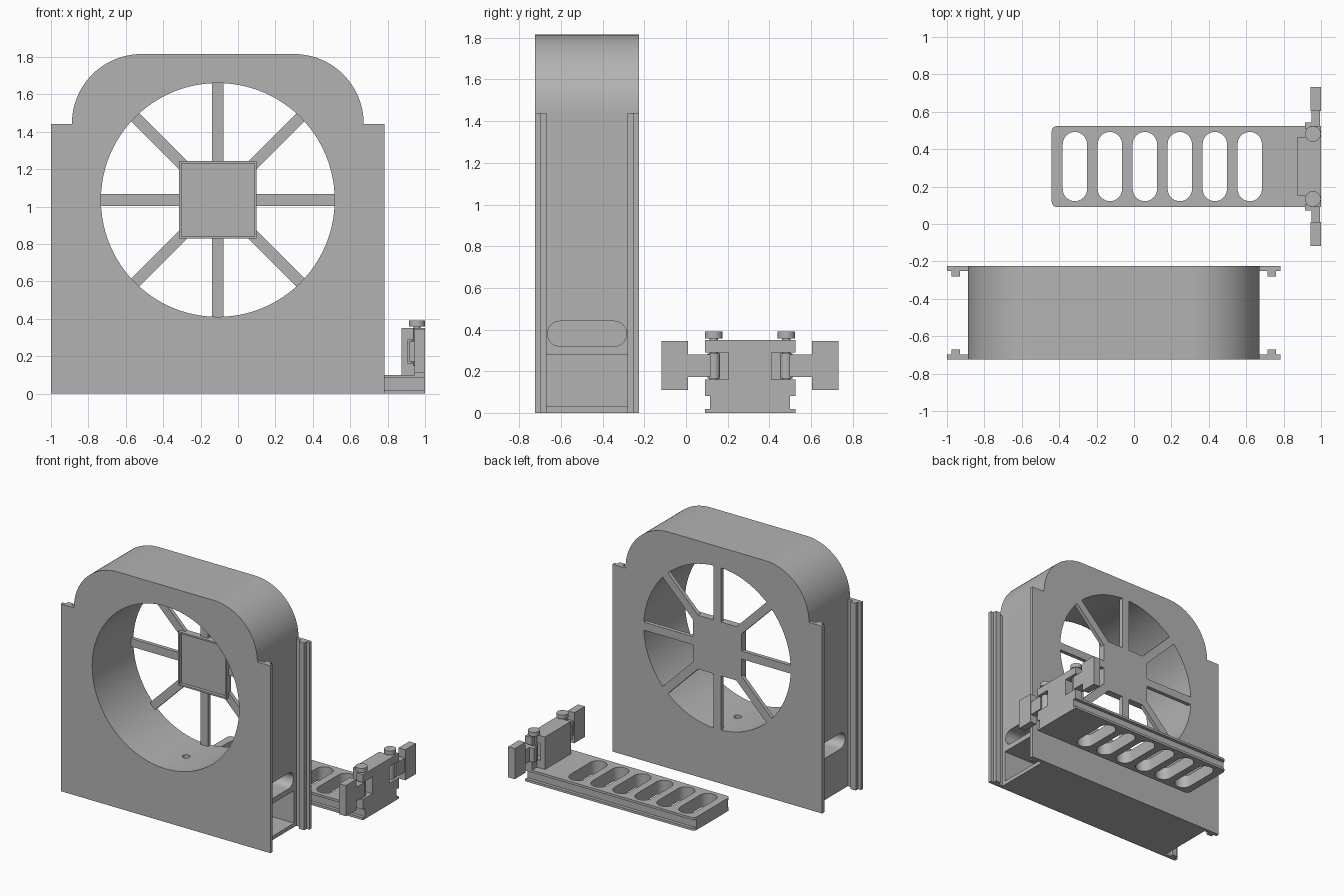
import bpy, bmesh, math

cube = bpy.data.objects.get("Cube")
if cube:
    bpy.data.objects.remove(cube, do_unlink=True)

grey = bpy.data.materials.new("plain_grey")
grey.use_nodes = True
COLOUR = (0.45, 0.45, 0.45, 1)
grey.diffuse_color = COLOUR
grey.node_tree.nodes["Principled BSDF"].inputs["Base Color"].default_value = COLOUR


def prism(name, pts, axis, a, b):
    """Extrude a 2D outline along an axis from a to b."""
    place = {"x": lambda u, v, d: (d, u, v),
             "y": lambda u, v, d: (u, d, v),
             "z": lambda u, v, d: (u, v, d)}[axis]
    bm = bmesh.new()
    low = [bm.verts.new(place(u, v, a)) for u, v in pts]
    high = [bm.verts.new(place(u, v, b)) for u, v in pts]
    bm.faces.new(low)
    bm.faces.new(high)
    n = len(pts)
    for i in range(n):
        j = (i + 1) % n
        bm.faces.new((low[i], low[j], high[j], high[i]))
    bmesh.ops.recalc_face_normals(bm, faces=bm.faces)
    mesh = bpy.data.meshes.new(name)
    bm.to_mesh(mesh)
    bm.free()
    mesh.materials.append(grey)
    ob = bpy.data.objects.new(name, mesh)
    bpy.context.collection.objects.link(ob)
    return ob


def arc(cx, cy, r, start, end, n=16):
    angles = [math.radians(start + (end - start) * i / n) for i in range(n + 1)]
    return [(cx + r * math.cos(t), cy + r * math.sin(t)) for t in angles]


def circle(cx, cy, r, n=48):
    return arc(cx, cy, r, 0, 360, n)[:-1]


def rect(u0, u1, v0, v1):
    return [(u0, v0), (u1, v0), (u1, v1), (u0, v1)]


def stadium(u0, u1, v0, v1):
    """Slot outline with its long side along u."""
    r = (v1 - v0) / 2
    mid = (v0 + v1) / 2
    return arc(u1 - r, mid, r, -90, 90) + arc(u0 + r, mid, r, 90, 270)


def box(name, x0, x1, y0, y1, z0, z1):
    return prism(name, rect(x0, x1, y0, y1), "z", z0, z1)


def combine(target, others, operation="DIFFERENCE"):
    """Apply booleans and remove the helper objects."""
    for other in others:
        other.hide_render = True
        mod = target.modifiers.new("cut", "BOOLEAN")
        mod.operation = operation
        mod.solver = "EXACT"
        mod.object = other
        bpy.context.view_layer.objects.active = target
        bpy.ops.object.modifier_apply(modifier=mod.name)
        bpy.data.objects.remove(other, do_unlink=True)


# Fan housing: arched core with T-shaped side rails
CX, CZ, R = -0.108, 1.035, 0.625
FRONT, BACK, MID = -0.725, -0.225, -0.475
HALF, TOP, ROUND = 0.78, 1.815, 0.372
outline = [(CX - HALF, 0), (CX + HALF, 0)]
outline += arc(CX + HALF - ROUND, TOP - ROUND, ROUND, 0, 90, 24)
outline += arc(CX - HALF + ROUND, TOP - ROUND, ROUND, 90, 180, 24)
housing = prism("fan_housing", outline, "y", FRONT, BACK)
rails = []
for sx in (-1, 1):
    for sy in (-1, 1):
        rail = [(0.76, 0.25), (0.892, 0.25), (0.892, 0.223), (0.867, 0.223),
                (0.867, 0.195), (0.822, 0.195), (0.822, 0.223), (0.76, 0.223)]
        pts = [(CX + sx * u, MID + sy * v) for u, v in rail]
        rails.append(prism("rail", pts, "z", 0, 1.44))
combine(housing, rails, "UNION")

# Air duct, drawer bay, drain hole and hand grips
grip = stadium(-0.665, -0.285, 0.32, 0.44)
combine(housing, [
    prism("duct", circle(CX, CZ, R, 96), "y", FRONT - 0.1, BACK + 0.1),
    box("bay", -0.75, 0.7, -0.673, -0.277, 0.03, 0.28),
    prism("drain", circle(CX, MID, 0.028, 24), "z", 0.2, 0.5),
    prism("left_grip", grip, "x", 0.42, 0.7),
    prism("right_grip", grip, "x", -0.92, -0.64)])

# Hub plate with raised rim, and eight spokes
HUB = 0.207
hub = prism("hub_plate", rect(CX - HUB, CX + HUB, CZ - HUB, CZ + HUB), "y", BACK - 0.055, BACK)
inner = HUB - 0.012
combine(hub, [prism("recess", rect(CX - inner, CX + inner, CZ - inner, CZ + inner),
                    "y", BACK - 0.1, BACK - 0.03)])
for i in range(8):
    t = math.radians(45 * i)
    start = HUB - 0.005 if i % 2 == 0 else HUB * math.sqrt(2) - 0.04
    pts = [(CX + u * math.cos(t) - v * math.sin(t), CZ + u * math.sin(t) + v * math.cos(t))
           for u, v in rect(start, R + 0.006, -0.031, 0.031)]
    prism(f"spoke_{i + 1}", pts, "y", BACK - 0.03, BACK)

# Drawer tray with side grooves and rounded slots
Y0, Y1 = 0.09, 0.525
YM = (Y0 + Y1) / 2
tray = prism("drawer_tray", [(1, Y0), (1, Y1)] + arc(-0.41, Y1 - 0.03, 0.03, 90, 180, 6)
             + arc(-0.41, Y0 + 0.03, 0.03, 180, 270, 6), "z", 0, 0.1)
cuts = [box("groove", -0.6, 1.1, y - 0.025, y + 0.025, 0.018, 0.082) for y in (Y0, Y1)]
for i in range(6):
    x = -0.316 + 0.187 * i
    slot = [(v, u) for u, v in stadium(0.122, 0.492, x - 0.065, x + 0.065)]
    cuts.append(prism("slot", slot, "z", -0.1, 0.2))
combine(tray, cuts)

# Upright drawer front with hinge recesses
upright = box("drawer_front", 0.943, 1.0, Y0, Y1, 0.095, 0.35)
combine(upright, [box("back_block", 0.875, 0.95, 0.15, 0.465, 0.095, 0.35)], "UNION")
combine(upright, [box("recess", 0.91, 1.1, y0, y1, 0.16, 0.29)
                  for y0, y1 in ((0, 0.205), (0.41, 0.6))])

# Swinging latches with pins, mirrored across the drawer
for side, s in (("front", -1), ("back", 1)):
    def span(a, b):
        return sorted((YM + s * a, YM + s * b))
    box(f"{side}_latch_wing", 0.943, 1.0, *span(0.297, 0.4255), 0.11, 0.345)
    box(f"{side}_latch_neck", 0.95, 0.995, *span(0.19, 0.30), 0.172, 0.28)
    box(f"{side}_latch_stop", 0.915, 0.952, *span(0.2, 0.235), 0.172, 0.28)
    pin_y = YM + s * 0.174
    prism(f"{side}_latch_knuckle", circle(0.957, pin_y, 0.03, 32), "z", 0.165, 0.285)
    prism(f"{side}_pin", circle(0.957, pin_y, 0.02, 32), "z", 0.15, 0.365)
    prism(f"{side}_pin_head", circle(0.957, pin_y, 0.042, 32), "z", 0.358, 0.39)

# Smooth the curved walls, keep the edges sharp
bpy.ops.object.select_all(action="DESELECT")
for ob in bpy.context.scene.objects:
    if ob.type == "MESH":
        ob.select_set(True)
bpy.context.view_layer.objects.active = housing
bpy.ops.object.shade_smooth_by_angle(angle=math.radians(30))
